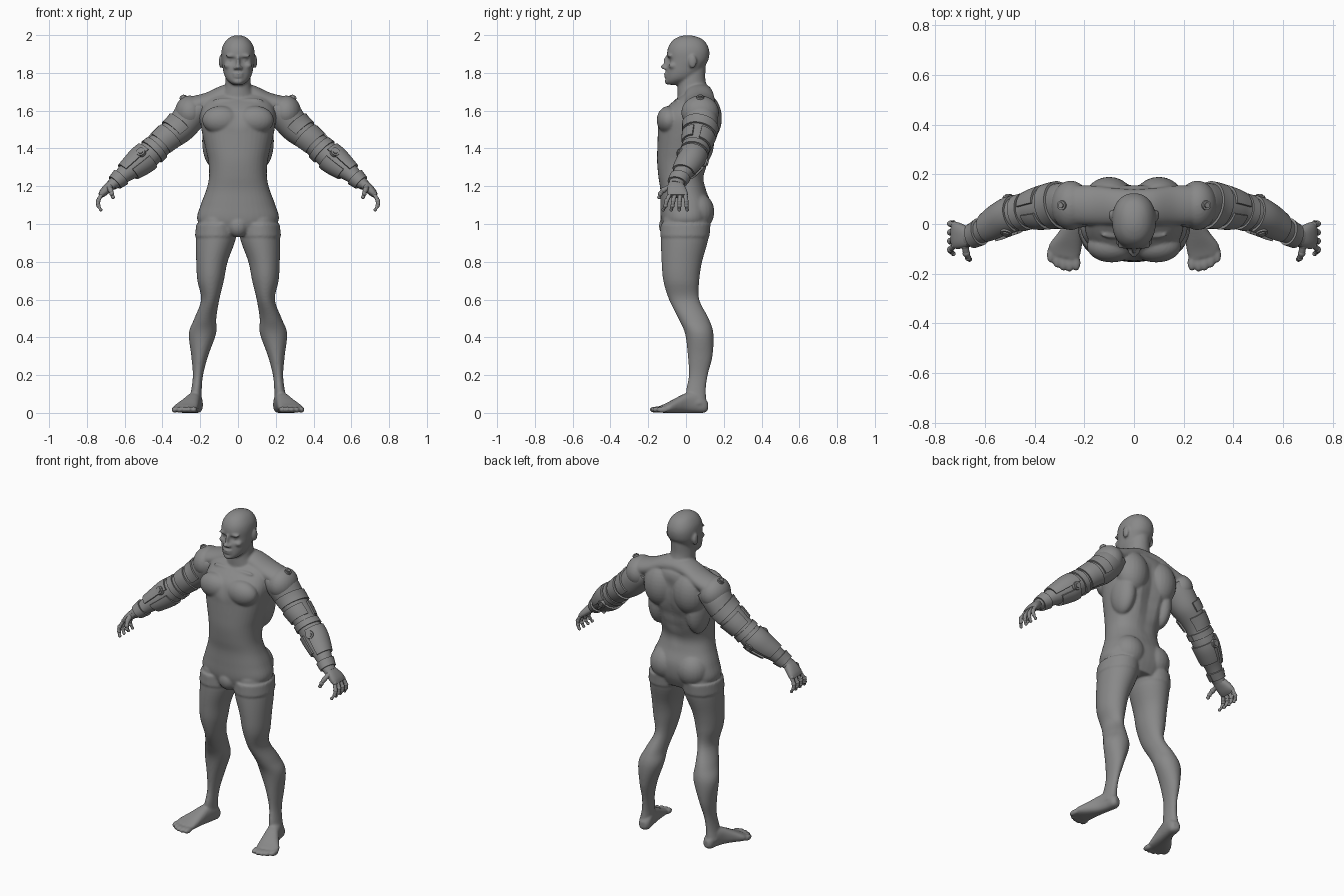
import bpy
import bmesh
from math import sin, cos, pi, copysign
from mathutils import Matrix, Vector

default_cube = bpy.data.objects.get("Cube")
if default_cube:
    bpy.data.objects.remove(default_cube, do_unlink=True)

grey = bpy.data.materials.new("neutral_grey")
grey.use_nodes = True
grey.diffuse_color = (0.25, 0.25, 0.25, 1)
grey.node_tree.nodes["Principled BSDF"].inputs["Base Color"].default_value = grey.diffuse_color

X, Y, Z = Vector((1, 0, 0)), Vector((0, 1, 0)), Vector((0, 0, 1))


def spline(rows, steps):
    """Smoothly interpolated copies of the given stations."""
    padded = [rows[0]] + list(rows) + [rows[-1]]
    result = []
    for a, b, c, d in zip(padded, padded[1:], padded[2:], padded[3:]):
        for k in range(steps):
            t = k / steps
            result.append([q + t * ((r - p) + t * ((2 * p - 5 * q + 4 * r - s)
                           + t * (3 * (q - r) + s - p))) / 2
                           for p, q, r, s in zip(a, b, c, d)])
    return result + [list(rows[-1])]


def ring_point(row, angle, u, v, power=2, grow=0):
    x, y, z, a, b = row
    cu = copysign(abs(cos(angle)) ** (2 / power), cos(angle))
    sv = copysign(abs(sin(angle)) ** (2 / power), sin(angle))
    return Vector((x, y, z)) + u * (a + grow) * cu + v * (b + grow) * sv


def loft(bm, rows, u=X, v=Y, power=2, sides=40, steps=5):
    """Closed tube through stations of centre and two half widths."""
    rings = [[bm.verts.new(ring_point(row, 2 * pi * k / sides, u, v, power))
              for k in range(sides)] for row in spline(rows, steps)]
    for low, high in zip(rings, rings[1:]):
        for k in range(sides):
            j = (k + 1) % sides
            bm.faces.new((low[k], low[j], high[j], high[k]))
    bm.faces.new(rings[0])
    bm.faces.new(rings[-1])
    return [vert for ring in rings for vert in ring]


def blob(bm, centre, radii):
    bmesh.ops.create_uvsphere(bm, u_segments=24, v_segments=16, radius=1,
                              matrix=Matrix.LocRotScale(Vector(centre), None, Vector(radii)))


def push(verts, centre, radius, offset):
    """Soft dent or bulge around a point."""
    for vert in verts:
        near = max(0, 1 - (vert.co - Vector(centre)).length / radius)
        vert.co += Vector(offset) * near * near * (3 - 2 * near)


def finish(bm, name):
    bmesh.ops.recalc_face_normals(bm, faces=bm.faces)
    for face in bm.faces:
        face.smooth = True
    mesh = bpy.data.meshes.new(name)
    bm.to_mesh(mesh)
    bm.free()
    mesh.set_sharp_from_angle(angle=0.7)
    mesh.materials.append(grey)
    obj = bpy.data.objects.new(name, mesh)
    bpy.context.collection.objects.link(obj)
    return obj


def mirrored(bm, name):
    obj = finish(bm, name)
    obj.modifiers.new("other_side", "MIRROR").use_mirror_merge = False
    return obj


# Body: paired masses first, copied to the other side
body = bmesh.new()
loft(body, [(.11, 0, 1.03, .095, .12), (.116, -.006, .93, .106, .126),
            (.138, -.022, .8, .083, .107), (.145, -.025, .7, .07, .095),
            (.147, -.01, .6, .048, .08), (.173, .04, .5, .058, .08),
            (.188, .07, .42, .072, .075), (.203, .075, .3, .044, .065),
            (.212, .065, .2, .027, .05), (.22, .053, .12, .028, .052),
            (.228, .055, .05, .036, .055)])
# Shorts leg with a raised hem
loft(body, [(.117, -.006, .935, .111, .131), (.112, -.002, 1, .109, .132)])
# Foot and toes
loft(body, [(.215, .115, .035, .018, .02), (.218, .095, .04, .033, .039),
            (.225, .05, .055, .036, .055), (.238, 0, .052, .04, .052),
            (.257, -.05, .04, .052, .04), (.278, -.1, .026, .066, .026),
            (.283, -.135, .019, .06, .018)], Vector((.97, .235, 0)), Z, 2.5)
for i in range(5):
    blob(body, (.233 + .026 * i, -.16 + .004 * (i - 1) ** 2, .017),
         (.018 - .001 * i, .034, .017))
# Trapezius running into the shoulder
loft(body, [(0, .07, 1.695, .07, .05), (.08, .07, 1.685, .075, .05),
            (.17, .075, 1.645, .08, .05), (.25, .075, 1.62, .08, .055)], Y, Z)
for centre, radii in (
        ((.255, .075, 1.59), (.08, .1, .09)),      # deltoid
        ((.09, -.09, 1.55), (.1, .065, .075)),     # pectoral
        ((.1, .1, 1.56), (.1, .09, .13)),          # upper back
        ((.13, .06, 1.44), (.06, .09, .14)),       # side of back
        ((.09, .06, 1.065), (.095, .09, .1)),      # buttock
        ((.09, .035, 1.86), (.012, .022, .035)),   # ear
        ((.034, -.087, 1.89), (.034, .015, .009)), # brow
        ((.034, -.074, 1.868), (.016, .012, .008)),# eye
        ((.05, -.068, 1.838), (.025, .025, .018)), # cheek
        ((.013, -.112, 1.826), (.011, .012, .009)),# nostril
        ((.06, -.045, 1.655), (.075, .014, .01))): # collarbone
    blob(body, centre, radii)
copy = bmesh.ops.duplicate(body, geom=body.verts[:] + body.edges[:] + body.faces[:])
bmesh.ops.scale(body, vec=(-1, 1, 1),
                verts=[g for g in copy["geom"] if isinstance(g, bmesh.types.BMVert)])

# Torso with a groove along the spine
torso = loft(body, [(0, .06, 1.7, .1, .06), (0, .055, 1.67, .16, .095),
                    (0, .03, 1.62, .19, .13), (0, .012, 1.56, .2, .158),
                    (0, .008, 1.48, .19, .157), (0, -.005, 1.4, .172, .147),
                    (0, -.015, 1.33, .157, .138), (0, -.025, 1.25, .153, .121),
                    (0, -.015, 1.18, .168, .121), (0, 0, 1.1, .198, .135),
                    (0, 0, 1.02, .216, .133), (0, -.005, .95, .16, .11)], power=2.3)
for i in range(5):
    push(torso, (0, .15, 1.25 + .08 * i), .08, (0, -.02, 0))
push(torso, (0, -.15, 1.56), .07, (0, .012, 0))
blob(body, (0, -.095, .99), (.055, .048, .06))
# Neck
loft(body, [(0, .035, 1.84, .06, .07), (0, .03, 1.77, .066, .072),
            (0, .035, 1.72, .072, .08), (0, .045, 1.66, .1, .09)])
# Head with eye sockets
head = loft(body, [(0, .008, 1.999, .012, .015), (0, .01, 1.992, .036, .045),
                   (0, .012, 1.975, .06, .079), (0, .012, 1.945, .08, .102),
                   (0, .012, 1.91, .088, .112), (0, .01, 1.87, .087, .109),
                   (0, 0, 1.84, .083, .102), (0, -.015, 1.8, .076, .09),
                   (0, -.03, 1.77, .064, .077), (0, -.05, 1.75, .045, .056),
                   (0, -.06, 1.737, .025, .035)], power=2.2)
for side in (-1, 1):
    push(head, (side * .035, -.09, 1.868), .032, (0, .02, 0))
for centre, radii in (((0, -.118, 1.832), (.014, .018, .012)),
                      ((0, -.104, 1.856), (.01, .015, .034)),
                      ((0, -.105, 1.795), (.028, .012, .007)),
                      ((0, -.104, 1.78), (.025, .012, .008)),
                      ((0, -.094, 1.755), (.03, .019, .017))):
    blob(body, centre, radii)

figure = finish(body, "body")
fuse = figure.modifiers.new("fuse", "REMESH")
fuse.mode, fuse.voxel_size, fuse.use_smooth_shade = "VOXEL", .0068, True
soften = figure.modifiers.new("soften", "SMOOTH")
soften.factor, soften.iterations = .5, 4

# Mechanical arm core
U, V = Vector((.707, 0, .707)), Vector((.16, .97, -.16))
ARM = [(.19, .075, 1.61, .06, .08), (.25, .075, 1.575, .085, .095),
       (.31, .075, 1.505, .08, .088), (.385, .062, 1.445, .07, .078),
       (.43, .052, 1.405, .066, .068), (.5, .032, 1.345, .071, .068),
       (.555, .005, 1.3, .06, .062), (.6, -.02, 1.265, .047, .05),
       (.645, -.045, 1.225, .035, .042), (.67, -.053, 1.205, .03, .04)]
STATIONS = spline(ARM, 5)
arm = bmesh.new()
loft(arm, ARM, U, V)
mirrored(arm, "arm_core")


# Armour panels wrapped round the arm
def panel(name, first, last, start, end, grow=.004):
    bm = bmesh.new()
    count = 20
    grid = [[bm.verts.new(ring_point(row, start + (end - start) * k / count, U, V, 2, grow))
             for k in range(count + 1)] for row in STATIONS[first:last + 1]]
    for low, high in zip(grid, grid[1:]):
        for k in range(count):
            bm.faces.new((low[k], low[k + 1], high[k + 1], high[k]))
    obj = mirrored(bm, name)
    shell = obj.modifiers.new("thickness", "SOLIDIFY")
    shell.thickness, shell.offset = .012, 0
    obj.modifiers.new("crisp_rim", "EDGE_SPLIT").split_angle = .7


panel("shoulder_band", 9, 12, -1.9, 1.9)
panel("biceps_panel", 13, 18, -2.7, -.3)
panel("triceps_panel", 13, 19, .2, 2.6)
panel("elbow_cuff", 20, 22, -pi, pi, .003)
panel("forearm_outer_panel", 23, 34, -1.3, 1.5)
panel("forearm_inner_panel", 24, 32, 1.9, 4.6)
panel("wrist_cuff", 37, 41, -pi, pi)


# Round pivot caps
def pivot(name, point, normal, radius):
    bm = bmesh.new()
    turn = Vector(normal).to_track_quat("Z", "Y")
    for scale, depth in ((1, .03), (.6, .042)):
        bmesh.ops.create_cone(bm, cap_ends=True, segments=24, radius1=radius * scale,
                              radius2=radius * scale * .85, depth=depth,
                              matrix=Matrix.LocRotScale(Vector(point), turn, None))
    mirrored(bm, name)


pivot("shoulder_pivot", (.287, .075, 1.663), (.45, 0, .9), .022)
for name, angle in (("front_elbow_pivot", -1.1), ("back_elbow_pivot", 1.7)):
    pivot(name, ring_point(STATIONS[25], angle, U, V), U * cos(angle) + V * sin(angle), .027)

# Hand
palm = bmesh.new()
loft(palm, [(.66, -.055, 1.215, .026, .036), (.69, -.05, 1.19, .025, .048),
            (.715, -.046, 1.165, .021, .054), (.73, -.045, 1.148, .013, .048)], U, Y, 2.5)
mirrored(palm, "palm")


def finger(name, rows, v):
    bm = bmesh.new()
    loft(bm, [row + (row[-1],) for row in rows], X, v, sides=16)
    for x, y, z, r in rows:
        blob(bm, (x, y, z), (r * 1.15,) * 3)
    mirrored(bm, name)


for k, name in enumerate(("index", "middle", "ring", "little")):
    root, tip = -.085 + .027 * k, -.12 + .042 * k
    finger(name + "_finger", [(.722, root, 1.158, .012),
                              (.74, (root + tip) / 2, 1.122, .011),
                              (.739, (root + 2 * tip) / 3, 1.097, .01),
                              (.727, tip, 1.076, .008)], Y)
finger("thumb", [(.68, -.085, 1.195, .015), (.675, -.118, 1.18, .013),
                 (.668, -.136, 1.16, .011), (.662, -.142, 1.142, .009)], Vector((0, .6, -.8)))
